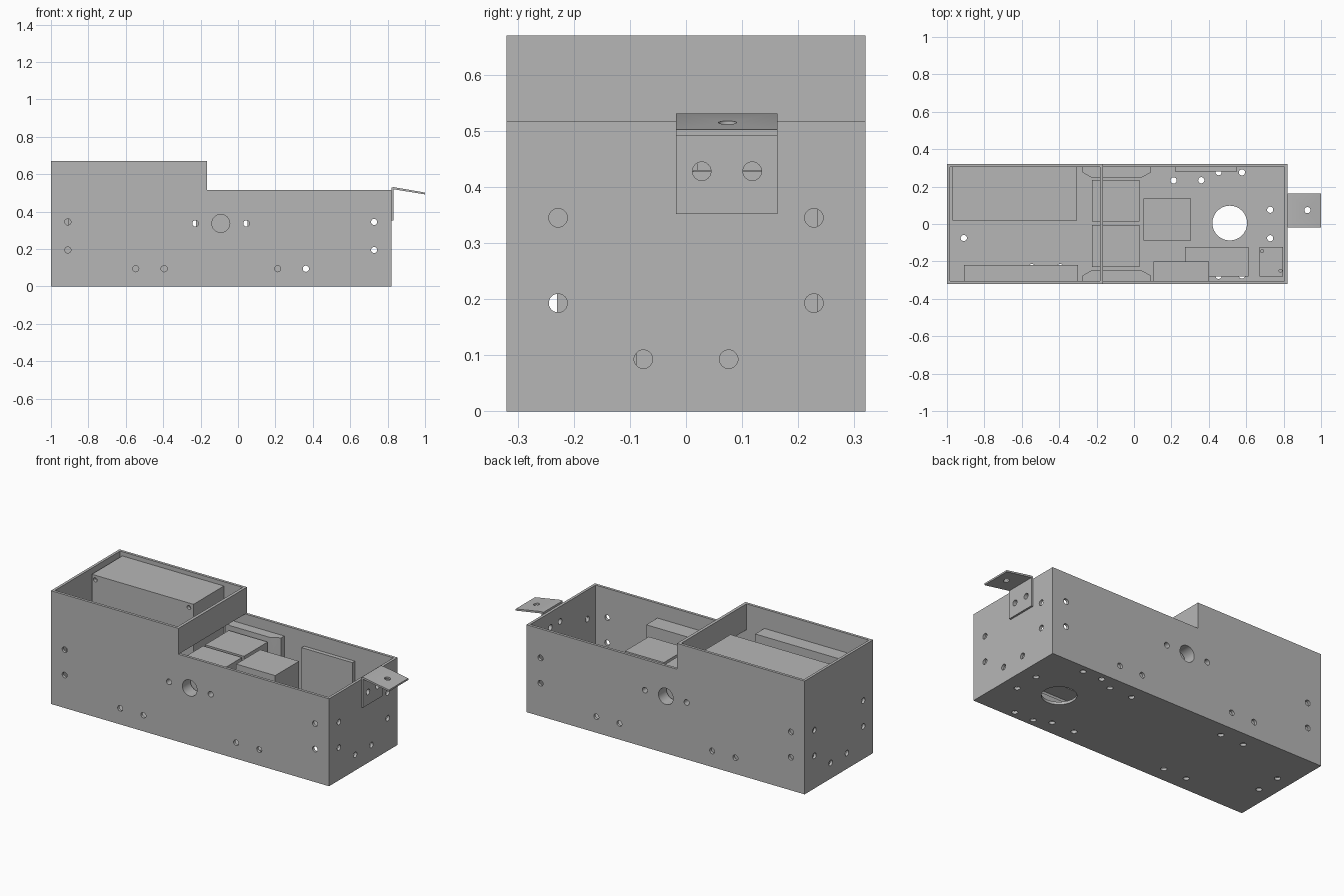
import bpy, bmesh, math
from mathutils import Matrix, Vector

if "Cube" in bpy.data.objects:
    bpy.data.objects.remove(bpy.data.objects["Cube"])

grey = bpy.data.materials.new("plain_grey")
grey.diffuse_color = (0.47, 0.47, 0.47, 1)
grey.use_nodes = True
grey.node_tree.nodes["Principled BSDF"].inputs["Base Color"].default_value = grey.diffuse_color
WALL = 0.016


def make(name, bm):
    bmesh.ops.recalc_face_normals(bm, faces=bm.faces)
    me = bpy.data.meshes.new(name)
    bm.to_mesh(me)
    bm.free()
    me.materials.append(grey)
    ob = bpy.data.objects.new(name, me)
    bpy.context.collection.objects.link(ob)
    return ob


def box(name, x, y, z):
    bm = bmesh.new()
    size = Vector((x[1] - x[0], y[1] - y[0], z[1] - z[0]))
    mid = Vector((x[0] + x[1], y[0] + y[1], z[0] + z[1])) / 2
    bmesh.ops.create_cube(bm, size=1, matrix=Matrix.Translation(mid) @ Matrix.Diagonal((*size, 1)))
    return make(name, bm)


def prism(name, points, extrude):
    bm = bmesh.new()
    face = bm.faces.new([bm.verts.new(p) for p in points])
    new = bmesh.ops.extrude_face_region(bm, geom=[face])["geom"]
    bmesh.ops.translate(bm, vec=extrude, verts=[v for v in new if isinstance(v, bmesh.types.BMVert)])
    return make(name, bm)


def cut(ob, cutter):
    """Subtract the cutter, keep the result and discard the cutter."""
    mod = ob.modifiers.new("cut", "BOOLEAN")
    mod.operation, mod.solver, mod.object = "DIFFERENCE", "EXACT", cutter
    dg = bpy.context.evaluated_depsgraph_get()
    dg.update()
    me = bpy.data.meshes.new_from_object(ob.evaluated_get(dg))
    ob.modifiers.clear()
    ob.data = me
    bpy.data.objects.remove(cutter)


def drill(ob, holes):
    """Each hole is (axis, centre, radius, depth)."""
    bm = bmesh.new()
    turn = {"x": Matrix.Rotation(math.pi / 2, 4, "Y"),
            "y": Matrix.Rotation(math.pi / 2, 4, "X"), "z": Matrix()}
    for axis, centre, r, depth in holes:
        bmesh.ops.create_cone(bm, cap_ends=True, segments=32, radius1=r, radius2=r,
                              depth=depth, matrix=Matrix.Translation(centre) @ turn[axis])
    cut(ob, make("drill_cutter", bm))
    bpy.ops.object.select_all(action="DESELECT")
    ob.select_set(True)
    bpy.context.view_layer.objects.active = ob
    bpy.ops.object.shade_smooth_by_angle(angle=math.radians(30))


# Stepped open-topped enclosure
outline = [(-1, 0), (0.82, 0), (0.82, 0.517), (-0.165, 0.517), (-0.165, 0.67), (-1, 0.67)]
case = prism("enclosure", [(x, -0.32, z) for x, z in outline], (0, 0.64, 0))
cut(case, box("cavity_cutter", (-1 + WALL, 0.82 - WALL), (-0.32 + WALL, 0.32 - WALL), (WALL, 0.9)))
box("step_divider", (-0.183, -0.165), (-0.306, 0.306), (0.517, 0.67))

# Screw, shaft and floor holes, mirrored front to back
holes = [("z", (0.512, 0.005, 0.01), 0.093, 0.06)]
for s in (-1, 1):
    for x, z in [(-0.91, 0.345), (-0.91, 0.195), (-0.547, 0.095), (-0.395, 0.095), (0.212, 0.095),
                 (0.363, 0.095), (0.728, 0.195), (0.728, 0.345), (-0.228, 0.337), (0.045, 0.337)]:
        holes.append(("y", (x, 0.312 * s, z), 0.0165, 0.04))
    holes.append(("y", (-0.092, 0.312 * s, 0.337), 0.048, 0.04))
    for x, y in [(0.577, 0.276), (0.452, 0.277), (0.36, 0.234), (0.212, 0.233), (0.728, 0.076),
                 (-0.395, 0.23), (-0.547, 0.23), (-0.91, 0.075)]:
        holes.append(("z", (x, y * s, 0.008), 0.0165, 0.04))
    for x in (-0.992, 0.812):
        for y, z in [(0.228, 0.345), (0.228, 0.193), (0.076, 0.093)]:
            holes.append(("x", (x, y * s, z), 0.0165, 0.04))
for y in (0.028, 0.118):
    holes.append(("x", (0.812, y, 0.428), 0.0165, 0.04))
drill(case, holes)

# Bearing blocks with sloped ends on both side walls
for s, side in ((-1, "front"), (1, "back")):
    plan = [(-0.275, 0.305), (-0.275, 0.275), (-0.222, 0.245), (0.035, 0.245), (0.09, 0.275), (0.09, 0.305)]
    block = prism(side + "_bearing_block", [(x, y * s, 0.22) for x, y in plan], (0, 0, 0.235))
    drill(block, [("y", (x, 0.28 * s, 0.337), r, 0.14)
                  for x, r in ((-0.228, 0.0165), (-0.092, 0.048), (0.045, 0.0165))])

# Motors below the step
box("front_motor", (-0.225, 0.03), (-0.23, -0.005), (WALL, 0.43))
box("back_motor", (-0.225, 0.03), (0.013, 0.235), (WALL, 0.43))

# Power supply with two screw holes, and the side pack opposite
supply = box("power_supply", (-0.97, -0.305), (0.02, 0.304), (WALL, 0.645))
drill(supply, [("y", (x, 0.02, 0.618), 0.012, 0.04) for x in (-0.948, -0.335)])
box("side_pack", (-0.91, -0.3), (-0.304, -0.218), (0.22, 0.556))

# Control modules and boards
box("centre_module", (0.05, 0.305), (-0.088, 0.135), (WALL, 0.428))
box("front_module", (0.105, 0.4), (-0.304, -0.2), (0.22, 0.43))
box("back_panel", (0.22, 0.552), (0.28, 0.304), (0.13, 0.43))
box("floor_board", (0.272, 0.612), (-0.28, -0.122), (WALL, 0.07))
board = box("corner_board", (0.672, 0.797), (-0.28, -0.122), (WALL, 0.045))
drill(board, [("z", (x, y, 0.045), 0.008, 0.03) for x, y in ((0.685, -0.145), (0.783, -0.25))])

# Bent end bracket with sloping tab
side = [(0.82, 0.352), (0.831, 0.352), (0.831, 0.52), (1, 0.492), (1, 0.502), (0.833, 0.531), (0.82, 0.529)]
bracket = prism("end_bracket", [(x, -0.018, z) for x, z in side], (0, 0.181, 0))
drill(bracket, [("x", (0.825, 0.028, 0.428), 0.0165, 0.05), ("x", (0.825, 0.118, 0.428), 0.0165, 0.05),
                ("z", (0.927, 0.074, 0.51), 0.0165, 0.08)])
